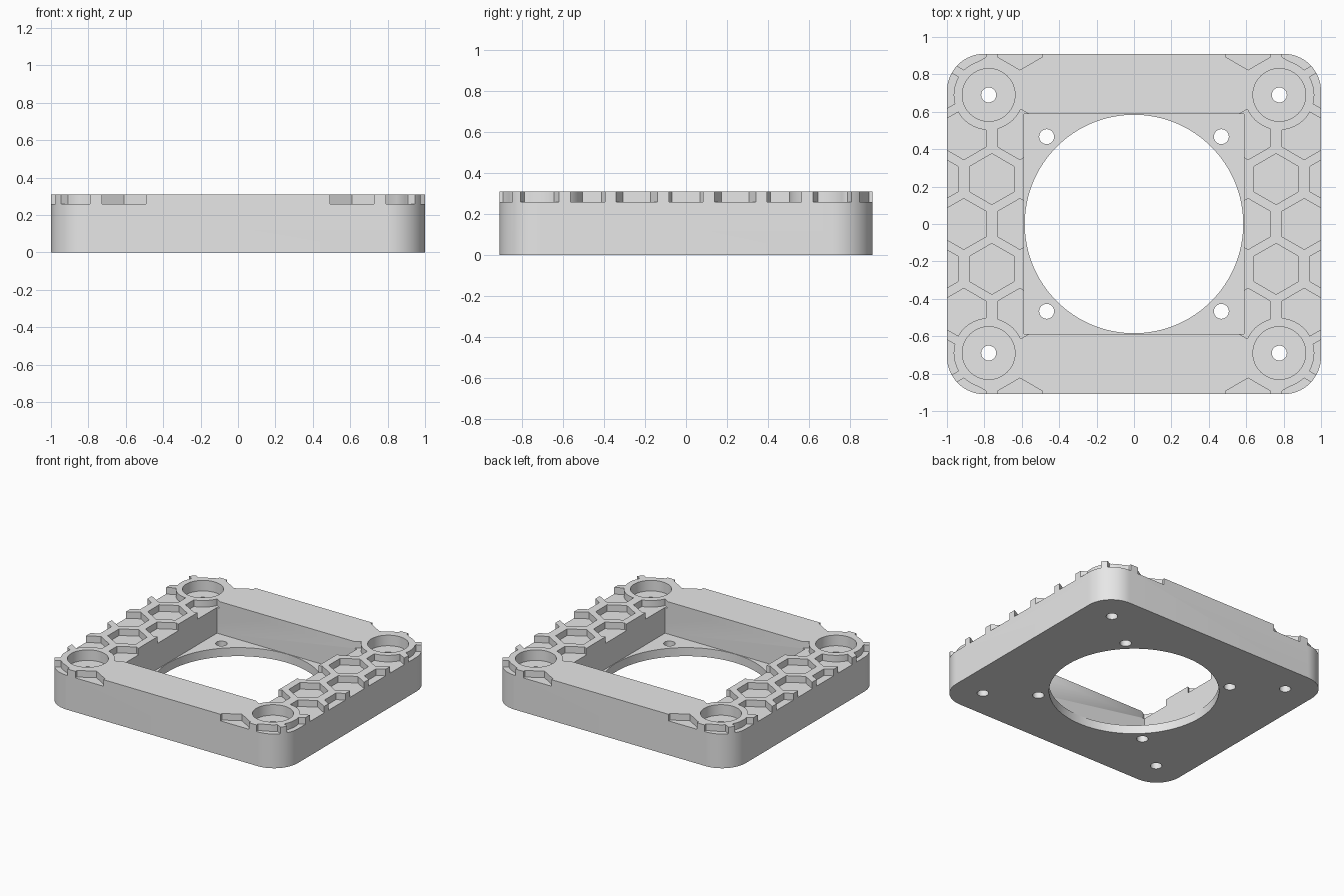
import bpy
import bmesh
import math

default = bpy.data.objects.get("Cube")
if default:
    bpy.data.objects.remove(default, do_unlink=True)

# Overall sizes
HALF_X, HALF_Y, HEIGHT, CORNER = 1.0, 0.91, 0.31, 0.2
POCKET, FLOOR_Z, BORE = 0.588, 0.065, 0.584
BOLT_X, BOLT_Y, FAN_HOLE, HOLE_R = 0.777, 0.69, 0.467, 0.04
SEAT_R, RING_R, SEAT_Z = 0.141, 0.187, 0.23
HEX_R, HEX_Z, HEX_X, HEX_DX, HEX_DY = 0.136, 0.26, 0.76, 0.15, 0.24
TOP = HEIGHT + 0.1
SIGNS = (-1, 1)

grey = bpy.data.materials.new("light grey plastic")
grey.use_nodes = True
grey.diffuse_color = (0.8, 0.8, 0.8, 1)
grey.node_tree.nodes["Principled BSDF"].inputs["Base Color"].default_value = (0.8, 0.8, 0.8, 1)


def ngon(x, y, radius, sides, turn=0.0):
    step = math.tau / sides
    return [(x + radius * math.cos(turn + i * step),
             y + radius * math.sin(turn + i * step)) for i in range(sides)]


def rectangle(x, y):
    return [(-x, -y), (x, -y), (x, y), (-x, y)]


def rounded_rectangle(x, y, r, segments=16):
    points = []
    for quarter, (sx, sy) in enumerate(((1, 1), (-1, 1), (-1, -1), (1, -1))):
        for i in range(segments + 1):
            a = (quarter + i / segments) * math.pi / 2
            points.append((sx * (x - r) + r * math.cos(a),
                           sy * (y - r) + r * math.sin(a)))
    return points


def prisms(name, outlines, z0, z1):
    """One object holding a straight prism for every outline."""
    bm = bmesh.new()
    for outline in outlines:
        face = bm.faces.new([bm.verts.new((x, y, z0)) for x, y in outline])
        new = bmesh.ops.extrude_face_region(bm, geom=[face])["geom"]
        verts = [v for v in new if isinstance(v, bmesh.types.BMVert)]
        bmesh.ops.translate(bm, verts=verts, vec=(0, 0, z1 - z0))
    bmesh.ops.recalc_face_normals(bm, faces=bm.faces)
    mesh = bpy.data.meshes.new(name)
    bm.to_mesh(mesh)
    bm.free()
    mesh.materials.append(grey)
    obj = bpy.data.objects.new(name, mesh)
    bpy.context.collection.objects.link(obj)
    return obj


def activate(obj):
    bpy.ops.object.select_all(action='DESELECT')
    obj.select_set(True)
    bpy.context.view_layer.objects.active = obj


def cut(target, cutter):
    cutter.hide_render = True
    activate(target)
    mod = target.modifiers.new(cutter.name, 'BOOLEAN')
    mod.operation = 'DIFFERENCE'
    mod.solver = 'EXACT'
    mod.object = cutter
    bpy.ops.object.modifier_apply(modifier=mod.name)
    bpy.data.objects.remove(cutter, do_unlink=True)


bolts = [(sx * BOLT_X, sy * BOLT_Y) for sx in SIGNS for sy in SIGNS]
fan_holes = [(sx * FAN_HOLE, sy * FAN_HOLE) for sx in SIGNS for sy in SIGNS]

# Rounded block
frame = prisms("mounting_frame", [rounded_rectangle(HALF_X, HALF_Y, CORNER)], 0, HEIGHT)

# Honeycomb recesses down both sides, kept clear of the bolt bosses
cells = []
for side in SIGNS:
    for row in range(-4, 5):
        offsets = (-HEX_DX, HEX_DX) if row % 2 == 0 else (0, 2 * HEX_DX)
        for dx in offsets:
            cells.append(ngon(side * (HEX_X + dx), row * HEX_DY, HEX_R, 6, math.pi / 6))
honeycomb = prisms("honeycomb_cutter", cells, HEX_Z, TOP)
cut(honeycomb, prisms("boss_cutter", [ngon(x, y, RING_R, 64) for x, y in bolts],
                      HEX_Z - 0.1, TOP + 0.1))
cut(frame, honeycomb)

# Square pocket and round opening
cut(frame, prisms("pocket_cutter", [rectangle(POCKET, POCKET)], FLOOR_Z, TOP))
cut(frame, prisms("opening_cutter", [ngon(0, 0, BORE, 128)], -0.1, TOP))

# Counterbored corner bolts and the four inner screw holes
cut(frame, prisms("counterbore_cutter", [ngon(x, y, SEAT_R, 64) for x, y in bolts], SEAT_Z, TOP))
cut(frame, prisms("screw_hole_cutter", [ngon(x, y, HOLE_R, 32) for x, y in bolts + fan_holes],
                  -0.1, TOP))

activate(frame)
bpy.ops.object.shade_smooth_by_angle(angle=math.radians(30))
